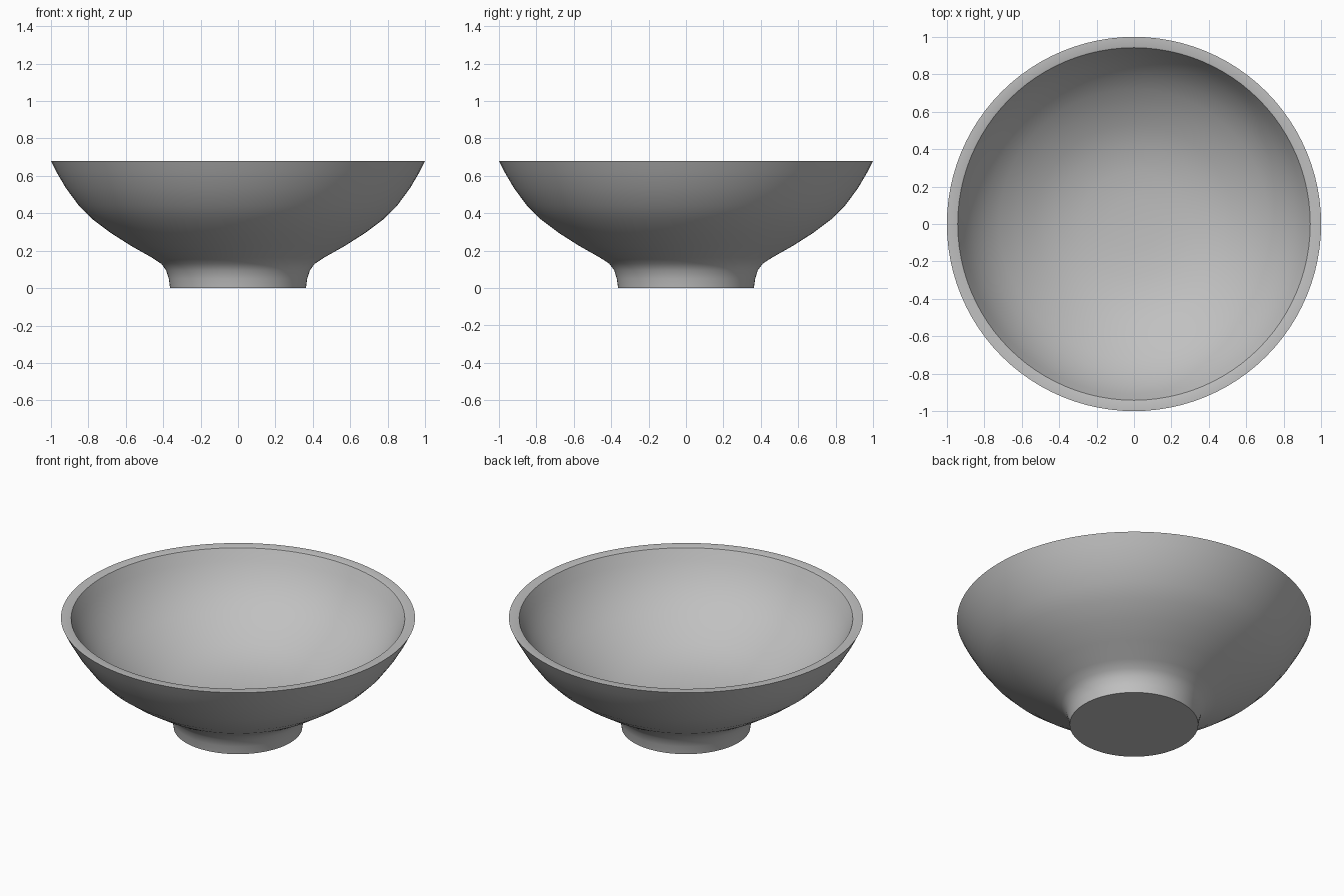
import bpy
import bmesh
from math import radians, tau
from mathutils import Matrix, Vector

cube = bpy.data.objects.get("Cube")
if cube:
    bpy.data.objects.remove(cube)

SEGMENTS = 96

# One grey clay colour
clay = bpy.data.materials.new("grey_clay")
clay.use_nodes = True
colour = (0.53, 0.53, 0.53, 1)
clay.diffuse_color = colour
clay.node_tree.nodes["Principled BSDF"].inputs["Base Color"].default_value = colour

# Foot and flared outer wall, bottom to top (radius, height)
outer = [(0, 0), (0.363, 0), (0.37, 0.05), (0.384, 0.095), (0.41, 0.13),
         (0.46, 0.163), (0.57, 0.225), (0.68, 0.295), (0.78, 0.37),
         (0.85, 0.44), (0.92, 0.535), (0.97, 0.62), (1, 0.68)]
# Softened inner lip and hollow, rim to centre
inner = [(0.95, 0.68), (0.942, 0.677), (0.936, 0.665), (0.91, 0.61),
         (0.86, 0.525), (0.79, 0.445), (0.72, 0.385), (0.63, 0.325),
         (0.53, 0.27), (0.42, 0.225), (0.28, 0.195), (0.14, 0.183), (0, 0.18)]


def lathe(name, profile):
    """Spin a profile around the z axis into a closed smooth solid."""
    bm = bmesh.new()
    verts = [bm.verts.new((r, 0, z)) for r, z in profile]
    edges = [bm.edges.new(pair) for pair in zip(verts, verts[1:])]
    bmesh.ops.spin(bm, geom=verts + edges, cent=(0, 0, 0), axis=(0, 0, 1),
                   angle=tau, steps=SEGMENTS, use_merge=True)
    bmesh.ops.remove_doubles(bm, verts=bm.verts, dist=0.0001)
    bmesh.ops.recalc_face_normals(bm, faces=bm.faces)
    mesh = bpy.data.meshes.new(name)
    bm.to_mesh(mesh)
    bm.free()
    mesh.materials.append(clay)
    obj = bpy.data.objects.new(name, mesh)
    bpy.context.collection.objects.link(obj)
    return obj


bowl = lathe("bowl", outer + inner)
bpy.ops.object.select_all(action="DESELECT")
bowl.select_set(True)
bpy.context.view_layer.objects.active = bowl
bpy.ops.object.shade_smooth_by_angle(angle=radians(40))
